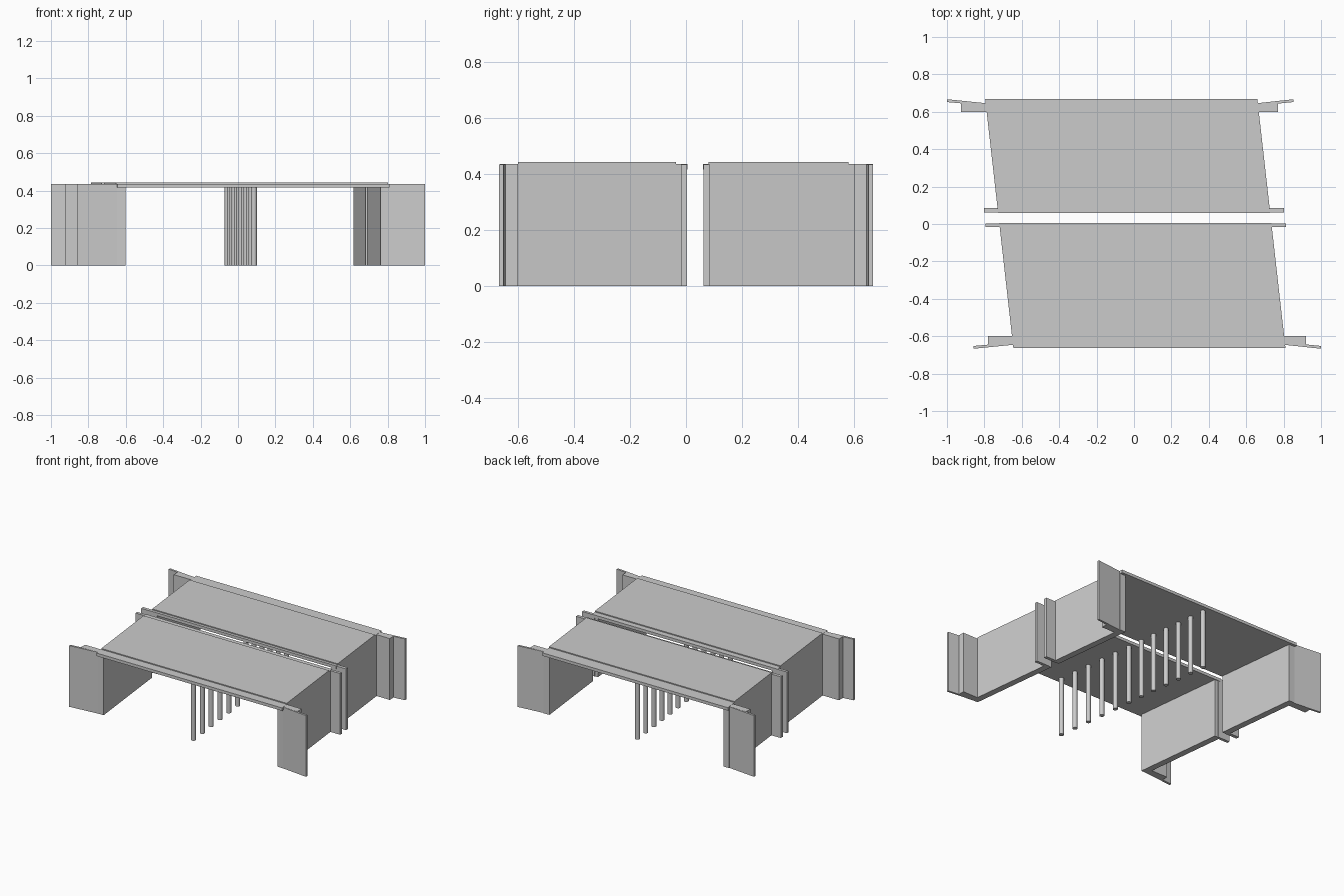
import bpy, bmesh

if "Cube" in bpy.data.objects:
    bpy.data.objects.remove(bpy.data.objects["Cube"])

SKEW = -0.113          # x shift per unit y
LEFT, RIGHT = -0.72, 0.735
WALL = 0.045           # abutment thickness
Z_SLAB, Z_EDGE, Z_ROAD = 0.415, 0.436, 0.443


def sx(x, y):
    """Skewed x position at depth y."""
    return x + SKEW * y


def prism(name, outline, z0, z1):
    """Vertical prism from a plan outline."""
    bm = bmesh.new()
    low = bm.faces.new([bm.verts.new((x, y, z0)) for x, y in outline])
    ext = bmesh.ops.extrude_face_region(bm, geom=[low])
    for v in ext["geom"]:
        if isinstance(v, bmesh.types.BMVert):
            v.co.z = z1
    bmesh.ops.recalc_face_normals(bm, faces=bm.faces)
    me = bpy.data.meshes.new(name)
    bm.to_mesh(me)
    bm.free()
    ob = bpy.data.objects.new(name, me)
    bpy.context.collection.objects.link(ob)
    return ob


def skewed(name, xa, xb, ya, yb, z0, z1):
    """Parallelogram prism following the bridge skew."""
    return prism(name, [(sx(xa, ya), ya), (sx(xb, ya), ya),
                        (sx(xb, yb), yb), (sx(xa, yb), yb)], z0, z1)


# name, deck y range, road y range, abutment y range, column y range
spans = [
    ("front", (-0.663, 0.005), (-0.60, -0.035), (-0.645, 0.0), (-0.62, -0.03)),
    ("back", (0.06, 0.668), (0.08, 0.58), (0.065, 0.65), (0.08, 0.62)),
]

for name, deck, road, abut, cols in spans:
    # deck slab with a slightly raised roadway
    skewed(name + "_deck_slab", LEFT, RIGHT, *deck, Z_SLAB, Z_EDGE)
    skewed(name + "_roadway", LEFT, RIGHT, *road, Z_EDGE - 0.004, Z_ROAD)

    # abutment walls under both deck ends
    skewed(name + "_left_abutment", LEFT, LEFT + WALL, *abut, 0, Z_SLAB)
    skewed(name + "_right_abutment", RIGHT - WALL, RIGHT, *abut, 0, Z_SLAB)

    # row of round columns along the middle
    for i in range(6):
        y = cols[0] + (cols[1] - cols[0]) * i / 5
        bpy.ops.mesh.primitive_cylinder_add(
            vertices=16, radius=0.016, depth=Z_SLAB,
            location=(sx(0.015, y), y, Z_SLAB / 2))
        bpy.context.object.name = f"{name}_column_{i + 1}"
        bpy.ops.object.shade_smooth_by_angle()

# outer wing walls and their thick root blocks, one at each corner
for name, s, side, edge, tip, block in [
        ("front_left", -1, -1, LEFT, -0.857, -0.78),
        ("front_right", -1, 1, RIGHT, 1.0, 0.92),
        ("back_left", 1, -1, LEFT, -1.0, -0.925),
        ("back_right", 1, 1, RIGHT, 0.853, 0.77)]:
    y0, y1 = s * 0.60, s * 0.645
    root = sx(edge, y1)
    inner = root - side * 0.03
    prism(name + "_wing_root",
          [(sx(edge, y0) - side * 0.02, y0), (block, y0),
           (block, s * 0.65), (inner, y1)], 0, Z_EDGE - 0.001)
    prism(name + "_wing_wall",
          [(inner, s * 0.63), (tip, s * 0.652), (tip, s * 0.667), (inner, s * 0.643)],
          0, Z_EDGE - 0.002)

# short stub walls beside the gap between the two decks
for name, y0, y1, xl, xr in [("front", -0.017, 0.003, -0.793, 0.813),
                             ("back", 0.062, 0.085, -0.803, 0.803)]:
    for side, edge, end in (("left", LEFT + 0.02, xl), ("right", RIGHT - 0.02, xr)):
        prism(f"{name}_{side}_stub_wall",
              [(sx(edge, y0), y0), (end, y0), (end, y1), (sx(edge, y1), y1)],
              0, Z_EDGE - 0.002)
